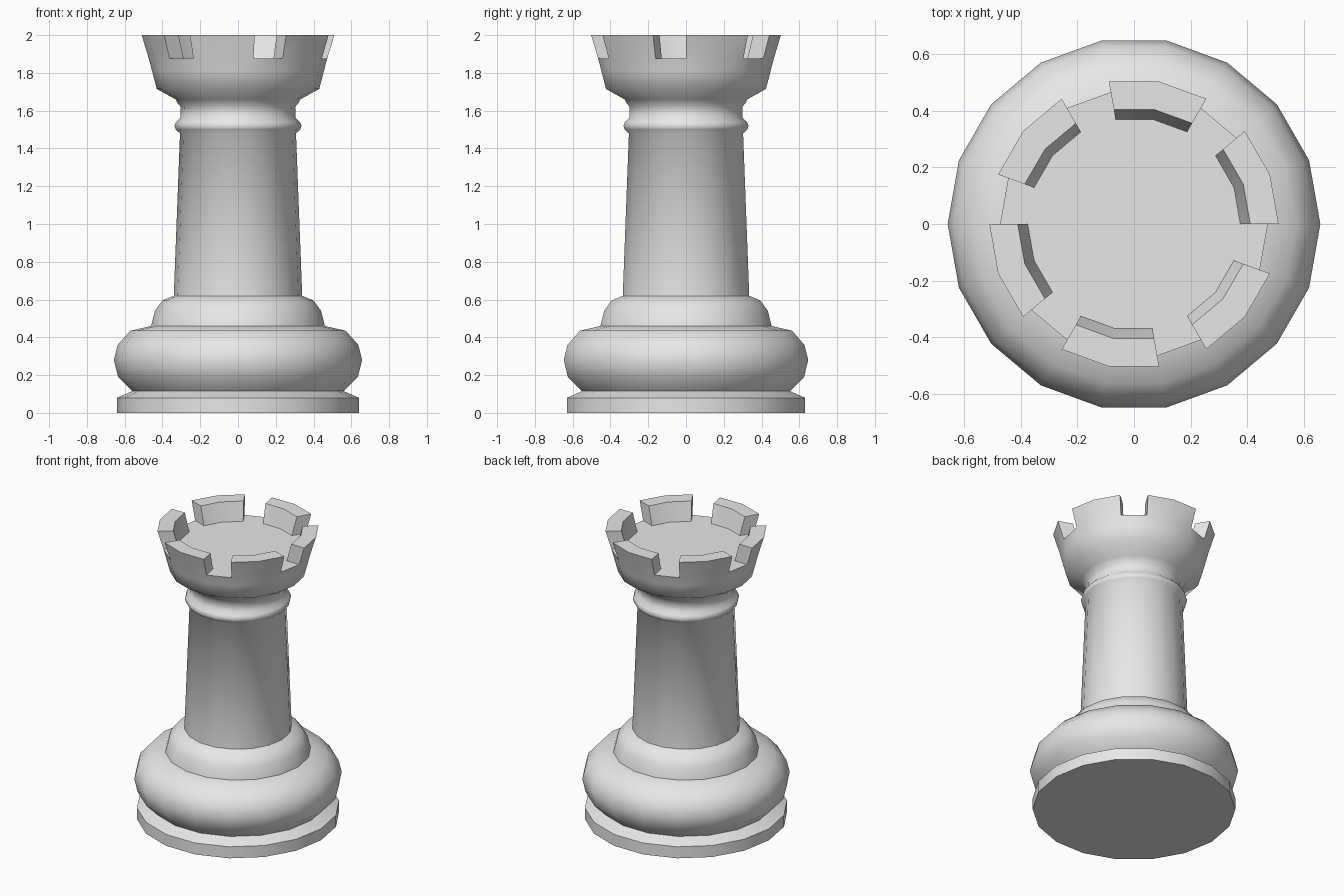
import bpy, bmesh
from math import cos, sin, radians

if "Cube" in bpy.data.objects:
    bpy.data.objects.remove(bpy.data.objects["Cube"], do_unlink=True)

SIDES = 18
FLOOR_Z, TOP_Z = 1.875, 2.0

stone = bpy.data.materials.new("light_grey")
stone.use_nodes = True
grey = (0.8, 0.8, 0.8, 1.0)
stone.diffuse_color = grey
stone.node_tree.nodes["Principled BSDF"].inputs["Base Color"].default_value = grey

# Turned outline as (radius, height), from the foot up to the battlement floor
profile = [
    (0.64, 0), (0.64, 0.08), (0.56, 0.115),                      # foot
    (0.635, 0.19), (0.657, 0.28), (0.637, 0.36),                 # bulge
    (0.57, 0.435), (0.46, 0.46),
    (0.44, 0.54), (0.40, 0.595), (0.34, 0.62),                   # shoulder
    (0.307, 1.48),                                               # shaft
    (0.33, 1.5), (0.336, 1.52), (0.328, 1.54), (0.305, 1.562),   # ring
    (0.303, 1.62), (0.32, 1.64), (0.33, 1.66),                   # collar
    (0.43, 1.715), (0.455, 1.81), (0.472, FLOOR_Z),              # crown
    (0.375, FLOOR_Z),                                            # inner edge
]

bm = bmesh.new()


def ring(radius, z):
    angles = [radians(360 * i / SIDES) for i in range(SIDES)]
    return [bm.verts.new((radius * cos(a), radius * sin(a), z)) for a in angles]


def bridge(low, high):
    return [bm.faces.new((low[i], low[(i + 1) % SIDES],
                          high[(i + 1) % SIDES], high[i])) for i in range(SIDES)]


# Body
rings = [ring(r, z) for r, z in profile]
for low, high in zip(rings, rings[1:]):
    rim = bridge(low, high)
bm.faces.new(list(reversed(rings[0])))
bm.faces.new(rings[-1])

# Six merlons, each two rim segments wide with a one-segment gap
for start in range(0, SIDES, 3):
    pair = rim[start:start + 2]
    result = bmesh.ops.extrude_face_region(bm, geom=pair)
    for v in result["geom"]:
        if isinstance(v, bmesh.types.BMVert):
            flare = 0.51 / 0.472 if v.co.xy.length > 0.42 else 0.41 / 0.375
            v.co = (v.co.x * flare, v.co.y * flare, TOP_Z)
    leftover = [f for f in pair if f.is_valid]
    if leftover:
        bmesh.ops.delete(bm, geom=leftover, context="FACES")

bmesh.ops.recalc_face_normals(bm, faces=bm.faces)
mesh = bpy.data.meshes.new("rook_tower")
bm.to_mesh(mesh)
bm.free()
mesh.materials.append(stone)

tower = bpy.data.objects.new("rook_tower", mesh)
bpy.context.collection.objects.link(tower)
bpy.ops.object.select_all(action="DESELECT")
tower.select_set(True)
bpy.context.view_layer.objects.active = tower
bpy.ops.object.shade_smooth_by_angle(angle=radians(58))
